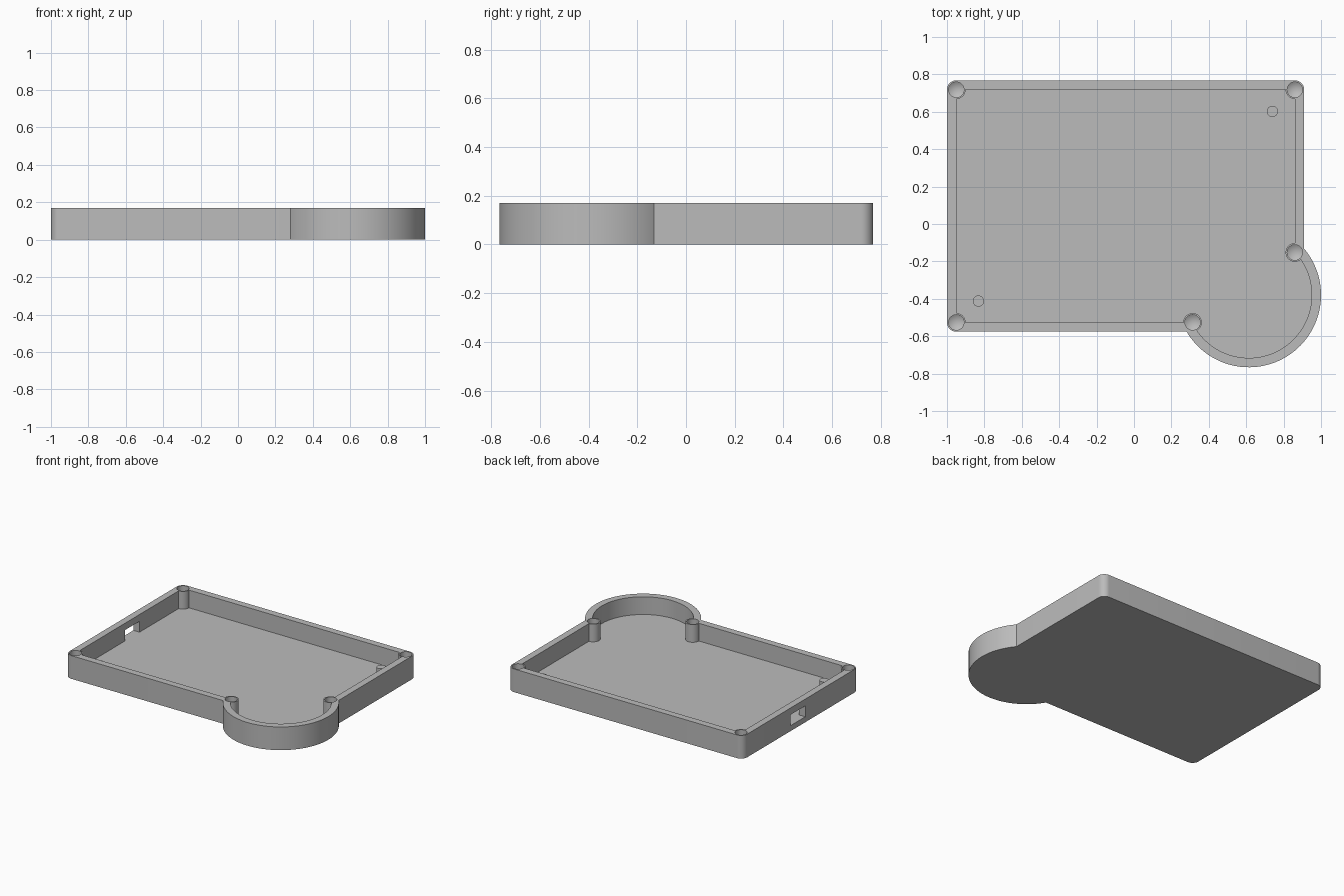
import bpy
import bmesh
from math import acos, asin, cos, sin, pi, radians, tau

if "Cube" in bpy.data.objects:
    bpy.data.objects.remove(bpy.data.objects["Cube"], do_unlink=True)

# Main dimensions
X0, X1, Y0, Y1 = -1.0, 0.91, -0.576, 0.768
HEIGHT, FLOOR, WALL = 0.17, 0.04, 0.05
BULGE_X, BULGE_Y, BULGE_R = 0.614, -0.38, 0.386
POST_R, HOLE_R = 0.0495, 0.041

grey = bpy.data.materials.new("plain grey")
grey.use_nodes = True
grey.diffuse_color = (0.5, 0.5, 0.5, 1)
grey.node_tree.nodes["Principled BSDF"].inputs["Base Color"].default_value = (0.5, 0.5, 0.5, 1)


def arc(cx, cy, r, start, end, steps):
    angles = [start + (end - start) * i / steps for i in range(steps + 1)]
    return [(cx + r * cos(a), cy + r * sin(a)) for a in angles]


def outline(inset, corner):
    """Rectangle with three rounded corners and a round bulge at the fourth."""
    x0, x1, y0, y1 = X0 + inset, X1 - inset, Y0 + inset, Y1 - inset
    r = BULGE_R - inset
    start = pi - asin((y0 - BULGE_Y) / r)
    end = tau + acos((x1 - BULGE_X) / r)
    pts = arc(BULGE_X, BULGE_Y, r, start, end, 72)
    for cx, cy, a in ((x1 - corner, y1 - corner, 0),
                      (x0 + corner, y1 - corner, pi / 2),
                      (x0 + corner, y0 + corner, pi)):
        pts += arc(cx, cy, corner, a, a + pi / 2, 10)
    return pts


def prism(name, points, z0, z1, tip=None):
    """Extrude a closed outline; an optional tip ends the bottom in a cone."""
    bm = bmesh.new()
    low = [bm.verts.new((x, y, z0)) for x, y in points]
    high = [bm.verts.new((x, y, z1)) for x, y in points]
    n = len(points)
    bm.faces.new(high)
    if tip is None:
        bm.faces.new(low[::-1])
    else:
        point = bm.verts.new(tip)
    for i in range(n):
        j = (i + 1) % n
        bm.faces.new((low[i], low[j], high[j], high[i]))
        if tip is not None:
            bm.faces.new((low[j], low[i], point))
    bmesh.ops.recalc_face_normals(bm, faces=bm.faces)
    mesh = bpy.data.meshes.new(name)
    bm.to_mesh(mesh)
    bm.free()
    obj = bpy.data.objects.new(name, mesh)
    bpy.context.collection.objects.link(obj)
    mesh.materials.append(grey)
    return obj


def circle(x, y, r, n=32):
    return arc(x, y, r, 0, tau, n)[:-1]


def select(obj):
    bpy.ops.object.select_all(action='DESELECT')
    obj.select_set(True)
    bpy.context.view_layer.objects.active = obj


def combine(target, other, operation):
    other.hide_render = True
    select(target)
    mod = target.modifiers.new(other.name, 'BOOLEAN')
    mod.operation, mod.object, mod.solver = operation, other, 'EXACT'
    bpy.ops.object.modifier_apply(modifier=mod.name)
    bpy.data.objects.remove(other, do_unlink=True)


# Tray with floor and surrounding wall
case = prism("case_tray", outline(0, WALL), 0, HEIGHT)
combine(case, prism("cavity", outline(WALL, 0.01), FLOOR, HEIGHT + 0.1), 'DIFFERENCE')

# Screw posts at the corners and where the bulge meets the straight walls
left, right, front, back = X0 + WALL, X1 - WALL, Y0 + WALL, Y1 - WALL
posts = [(left, back), (right, back), (left, front), (right, -0.152), (0.313, front)]
for x, y in posts:
    combine(case, prism("post", circle(x, y, POST_R), 0.02, HEIGHT), 'UNION')
for x, y in posts:
    hole = prism("screw_hole", circle(x, y, HOLE_R), 0.055, HEIGHT + 0.1, (x, y, 0.03))
    combine(case, hole, 'DIFFERENCE')

# Cable opening through the right-hand short wall
x0, x1, y0, y1 = X0 - 0.1, left + 0.03, 0.045, 0.215
slot = prism("cable_opening", [(x0, y0), (x1, y0), (x1, y1), (x0, y1)], FLOOR, 0.12)
combine(case, slot, 'DIFFERENCE')

# Locating pegs on the floor
pegs = [prism("locating_peg", circle(x, y, 0.03), 0.02, 0.09)
        for x, y in ((0.74, 0.602), (-0.832, -0.412))]

for obj in [case] + pegs:
    select(obj)
    bpy.ops.object.shade_smooth_by_angle(angle=radians(30))
